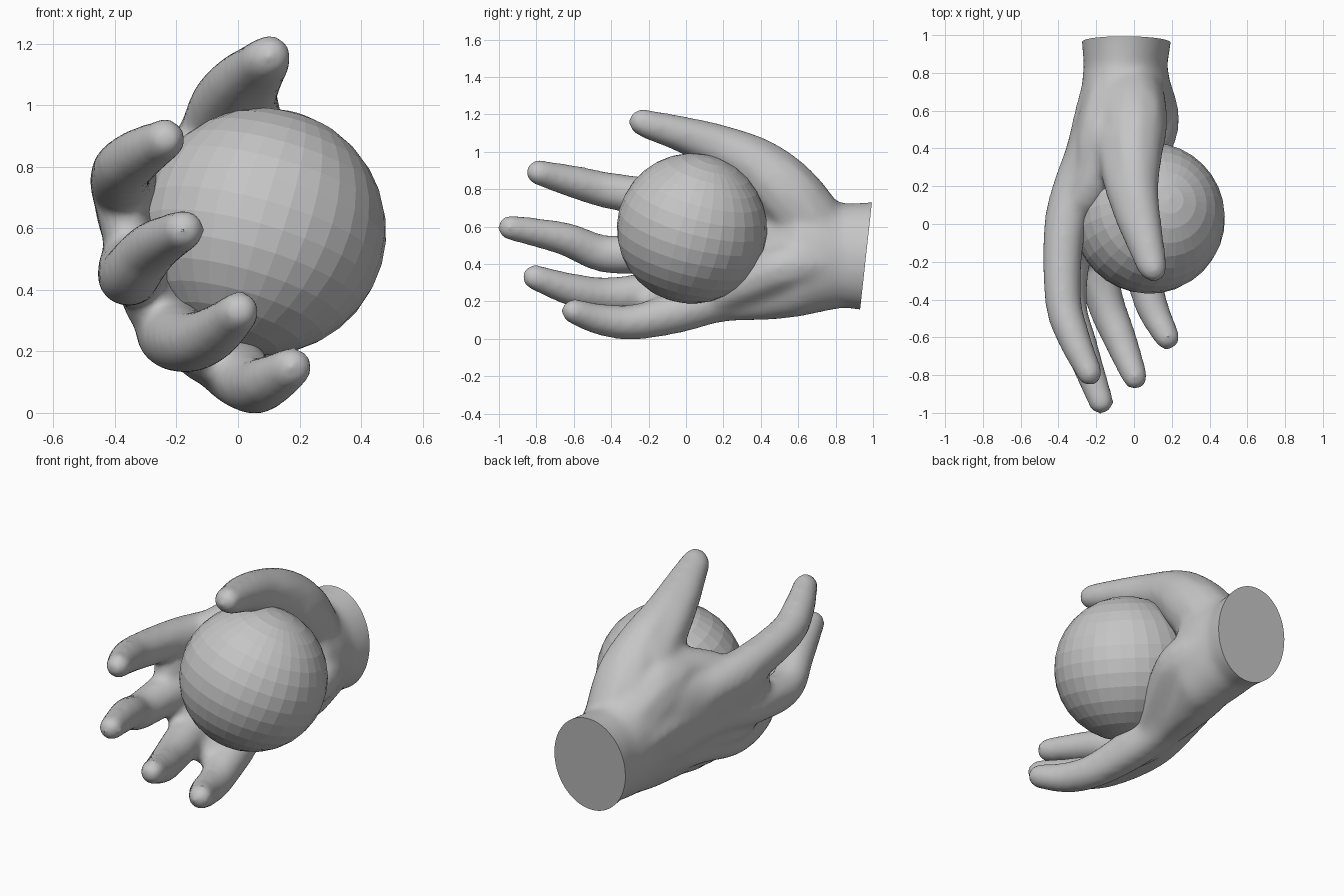
import bpy, bmesh, math
from mathutils import Vector, Matrix

grey = bpy.data.materials.new("plain grey")
grey.diffuse_color = (0.56, 0.56, 0.56, 1)


def make_object(name, bm):
    mesh = bpy.data.meshes.new(name)
    bm.to_mesh(mesh)
    bm.free()
    mesh.materials.append(grey)
    ob = bpy.data.objects.new(name, mesh)
    bpy.context.collection.objects.link(ob)
    return ob


def spline(p0, p1, p2, p3, t):
    return 0.5 * (2 * p1 + (p2 - p0) * t + (2 * p0 - 5 * p1 + 4 * p2 - p3) * t * t
                  + (3 * p1 - p0 - 3 * p2 + p3) * t ** 3)


def add_limb(bm, points):
    """Chain of overlapping balls along a smooth path of (x, y, z, radius)."""
    pts = [Vector(p) for p in points]
    pts = [pts[0]] + pts + [pts[-1]]
    for i in range(1, len(pts) - 2):
        for k in range(11):
            q = spline(*pts[i - 1:i + 3], k / 10)
            bmesh.ops.create_icosphere(bm, subdivisions=2, radius=q[3] + 0.01,
                                       matrix=Matrix.Translation(q.xyz))


def add_loft(bm, sections, n=32):
    """Tilted ellipses (y, x, z, half length, half thickness, tilt) joined along y."""
    rings = []
    for y, cx, cz, a, b, tilt in sections:
        s, c = math.sin(math.radians(tilt)), math.cos(math.radians(tilt))
        ring = []
        for k in range(n):
            t = 2 * math.pi * k / n
            u, v = a * math.cos(t), b * math.sin(t)
            ring.append(bm.verts.new((cx - u * s + v * c, y, cz + u * c + v * s)))
        rings.append(ring)
    for r0, r1 in zip(rings, rings[1:]):
        for k in range(n):
            bm.faces.new((r0[k], r0[(k + 1) % n], r1[(k + 1) % n], r1[k]))
    bm.faces.new(rings[0][::-1])
    bm.faces.new(rings[-1])


bm = bmesh.new()
# Palm and wrist
add_loft(bm, [(1.10, -0.04, 0.44, 0.305, 0.245, 8), (0.96, -0.04, 0.44, 0.29, 0.235, 8),
              (0.84, -0.045, 0.445, 0.28, 0.22, 8), (0.72, -0.04, 0.46, 0.32, 0.235, 10),
              (0.60, -0.045, 0.48, 0.37, 0.24, 14), (0.45, -0.105, 0.47, 0.385, 0.215, 20),
              (0.25, -0.18, 0.445, 0.385, 0.165, 27), (0.05, -0.235, 0.42, 0.40, 0.12, 32),
              (-0.12, -0.24, 0.41, 0.37, 0.09, 34)])
# Index, middle, ring and little fingers, each starting inside the palm
add_limb(bm, [(-0.17, 0.50, 0.62, 0.13), (-0.30, 0.2, 0.69, 0.12), (-0.37, -0.05, 0.735, 0.105),
              (-0.375, -0.40, 0.79, 0.092), (-0.32, -0.6, 0.84, 0.081), (-0.235, -0.79, 0.89, 0.061)])
add_limb(bm, [(-0.18, 0.50, 0.45, 0.13), (-0.28, 0.2, 0.50, 0.11), (-0.335, -0.1, 0.475, 0.112),
              (-0.35, -0.42, 0.452, 0.095), (-0.28, -0.65, 0.535, 0.083), (-0.175, -0.94, 0.595, 0.061)])
add_limb(bm, [(-0.1, 0.50, 0.33, 0.13), (-0.20, 0.2, 0.32, 0.11), (-0.215, -0.1, 0.26, 0.11),
              (-0.155, -0.40, 0.23, 0.094), (-0.078, -0.60, 0.26, 0.083), (0.005, -0.81, 0.33, 0.061)])
add_limb(bm, [(0.02, 0.55, 0.27, 0.12), (-0.05, 0.2, 0.21, 0.11), (-0.01, -0.05, 0.14, 0.105),
              (0.05, -0.28, 0.09, 0.088), (0.1, -0.45, 0.102, 0.079), (0.175, -0.60, 0.148, 0.061)])
# Skin between neighbouring fingers
add_limb(bm, [(-0.11, 0.2, 0.25, 0.10), (-0.11, 0.0, 0.195, 0.088), (-0.09, -0.16, 0.175, 0.07)])
add_limb(bm, [(-0.24, 0.2, 0.40, 0.10), (-0.28, 0.0, 0.365, 0.088), (-0.275, -0.15, 0.35, 0.07)])
add_limb(bm, [(-0.30, 0.2, 0.60, 0.11), (-0.35, 0.0, 0.60, 0.09), (-0.36, -0.15, 0.60, 0.07)])
# Thumb with a broad base
add_limb(bm, [(-0.02, 0.70, 0.58, 0.17), (0.0, 0.55, 0.77, 0.175), (0.0, 0.38, 0.925, 0.145),
              (0.01, 0.18, 1.025, 0.115), (0.05, 0.0, 1.09, 0.09), (0.09, -0.18, 1.14, 0.073),
              (0.105, -0.24, 1.16, 0.062)])
add_limb(bm, [(-0.06, 0.42, 0.86, 0.14), (-0.045, 0.22, 0.99, 0.11), (0.0, 0.03, 1.07, 0.09),
              (0.055, -0.14, 1.125, 0.07), (0.08, -0.22, 1.15, 0.062)])
# Web to the index finger, back of the hand and heel
add_limb(bm, [(-0.07, 0.62, 0.62, 0.2), (-0.13, 0.45, 0.735, 0.175), (-0.18, 0.29, 0.78, 0.125),
              (-0.26, 0.15, 0.75, 0.105)])
add_limb(bm, [(-0.08, 0.80, 0.48, 0.16), (-0.115, 0.64, 0.53, 0.175), (-0.165, 0.46, 0.58, 0.17),
              (-0.25, 0.25, 0.60, 0.13)])
add_limb(bm, [(0.04, 0.74, 0.40, 0.14), (0.105, 0.56, 0.39, 0.13), (0.06, 0.39, 0.33, 0.125),
              (-0.02, 0.17, 0.235, 0.105)])
hand = make_object("hand", bm)

# Blend the parts into one skin
remesh = hand.modifiers.new("blend", 'REMESH')
remesh.mode = 'VOXEL'
remesh.voxel_size = 0.018
soft = hand.modifiers.new("soften", 'SMOOTH')
soft.factor = 0.5
soft.iterations = 18
deps = bpy.context.evaluated_depsgraph_get()
bm = bmesh.new()
bm.from_mesh(bpy.data.meshes.new_from_object(hand.evaluated_get(deps)))
bpy.data.objects.remove(hand)

# Cut the wrist off flat on a slight slant
cut = bmesh.ops.bisect_plane(bm, geom=bm.verts[:] + bm.edges[:] + bm.faces[:],
                             plane_co=(0, 0.962, 0.44), plane_no=(0, 1, -0.11), clear_outer=True)
rim = [e for e in cut["geom_cut"] if isinstance(e, bmesh.types.BMEdge)]
bmesh.ops.contextual_create(bm, geom=rim)
hand = make_object("hand", bm)
bpy.context.view_layer.objects.active = hand
hand.select_set(True)
bpy.ops.object.shade_smooth_by_angle(angle=math.radians(40))

# Faceted ball, tipped over in the palm
bm = bmesh.new()
turn = Vector((0, 0, 1)).rotation_difference(Vector((0.27, 0.25, 0.93))).to_matrix().to_4x4()
bmesh.ops.create_uvsphere(bm, u_segments=32, v_segments=16, radius=0.402,
                          matrix=Matrix.Translation((0.08, 0.032, 0.59)) @ turn)
make_object("ball", bm)
